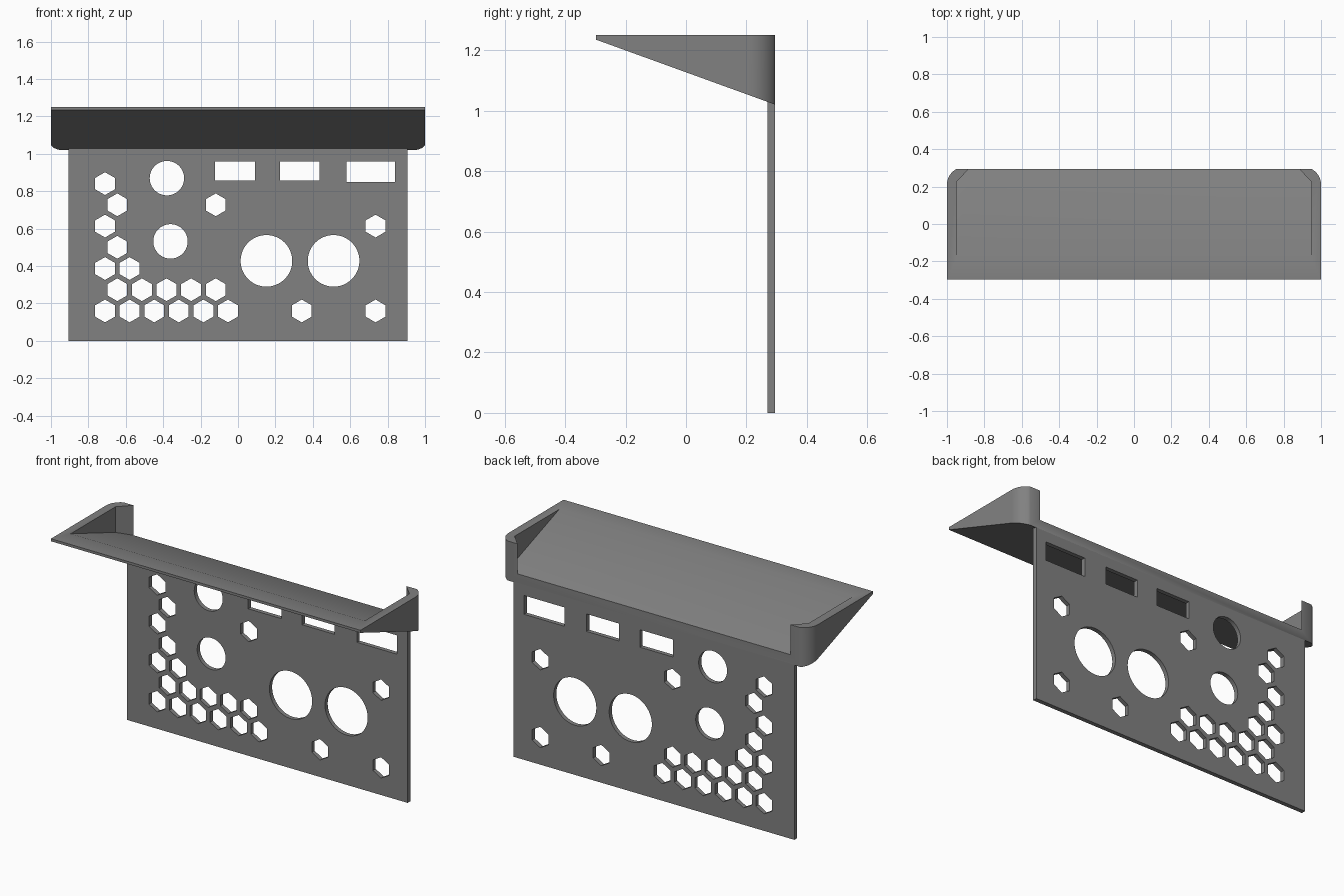
import bpy, bmesh, math

if "Cube" in bpy.data.objects:
    bpy.data.objects.remove(bpy.data.objects["Cube"])

BACK, FRONT, TOP = 0.295, -0.298, 1.25      # tray limits
SLOPE = (1.235 - 1.02) / (BACK - FRONT)
PANEL_FRONT = 0.27

grey = bpy.data.materials.new("mid grey")
grey.diffuse_color = (0.22, 0.22, 0.22, 1)
grey.use_nodes = True
grey.node_tree.nodes["Principled BSDF"].inputs["Base Color"].default_value = grey.diffuse_color


def underside(y):
    return 1.02 + (BACK - y) * SLOPE


def prism(bm, bottom, top):
    """Closed solid between two matching loops of points."""
    a = [bm.verts.new(p) for p in bottom]
    b = [bm.verts.new(p) for p in top]
    bm.faces.new(a)
    bm.faces.new(b)
    for i in range(len(a)):
        j = (i + 1) % len(a)
        bm.faces.new((a[i], a[j], b[j], b[i]))


def finish(bm, name):
    bmesh.ops.recalc_face_normals(bm, faces=bm.faces)
    me = bpy.data.meshes.new(name)
    bm.to_mesh(me)
    bm.free()
    me.materials.append(grey)
    ob = bpy.data.objects.new(name, me)
    bpy.context.collection.objects.link(ob)
    return ob


def cut(ob, cutter):
    """Subtract the cutter, remove it and shade the result."""
    mod = ob.modifiers.new("cut", 'BOOLEAN')
    mod.operation, mod.solver, mod.object = 'DIFFERENCE', 'EXACT', cutter
    bpy.ops.object.select_all(action='DESELECT')
    bpy.context.view_layer.objects.active = ob
    ob.select_set(True)
    bpy.ops.object.modifier_apply(modifier=mod.name)
    bpy.data.objects.remove(cutter)
    bpy.ops.object.shade_smooth_by_angle(angle=math.radians(30))


def mirrored(half):
    return half + [(-x, y) for x, y in reversed(half)]


# Tray: wedge with rounded rear corners
R, CX, CY = 0.095, 0.905, 0.21
end = math.asin((BACK - CY) / R)
half = [(1.0, FRONT)] + [(CX + R * math.cos(end * i / 10), CY + R * math.sin(end * i / 10))
                         for i in range(11)]
plan = mirrored(half)
bm = bmesh.new()
prism(bm, [(x, y, underside(y)) for x, y in plan], [(x, y, TOP) for x, y in plan])
tray = finish(bm, "sloped_tray")

# Pocket: sloped floor, open at the back
plan = mirrored([(0.95, -0.5), (0.95, 0.225), (0.882, BACK), (0.882, 0.4)])
bm = bmesh.new()
prism(bm, [(x, y, underside(y) + 0.055) for x, y in plan], [(x, y, 1.6) for x, y in plan])
cut(tray, finish(bm, "pocket_cutter"))

# Panel: upright plate under the rear of the tray
bm = bmesh.new()
plan = [(-0.907, PANEL_FRONT), (0.907, PANEL_FRONT), (0.907, BACK), (-0.907, BACK)]
prism(bm, [(x, y, 0) for x, y in plan], [(x, y, underside(y) + 0.002) for x, y in plan])
panel = finish(bm, "back_panel")

# Holes through the panel
bm = bmesh.new()


def hole(points):
    prism(bm, [(x, 0.2, z) for x, z in points], [(x, 0.4, z) for x, z in points])


def round_hole(cx, cz, r, sides):
    hole([(cx + r * math.sin(math.tau * i / sides), cz + r * math.cos(math.tau * i / sides))
          for i in range(sides)])


# Honeycomb: columns used in each row
rows = [[0, 1, 2, 3, 4, 5, 8, 11], [0, 1, 2, 3, 4], [0, 1], [0], [0, 11], [0, 4], [0]]
for r, columns in enumerate(rows):
    for c in columns:
        round_hole(-0.711 + 0.1315 * (c + 0.5 * (r % 2)), 0.16 + 0.1135 * r, 0.061, 6)

# Circular openings
for x, z, r in [(-0.38, 0.87, 0.092), (-0.361, 0.532, 0.092),
                (0.152, 0.428, 0.138), (0.511, 0.428, 0.138)]:
    round_hole(x, z, r, 64)

# Rectangular slots
for x0, x1, z0 in [(-0.123, 0.091, 0.858), (0.225, 0.436, 0.858), (0.58, 0.84, 0.85)]:
    hole([(x0, z0), (x1, z0), (x1, 0.96), (x0, 0.96)])

cut(panel, finish(bm, "hole_cutter"))
